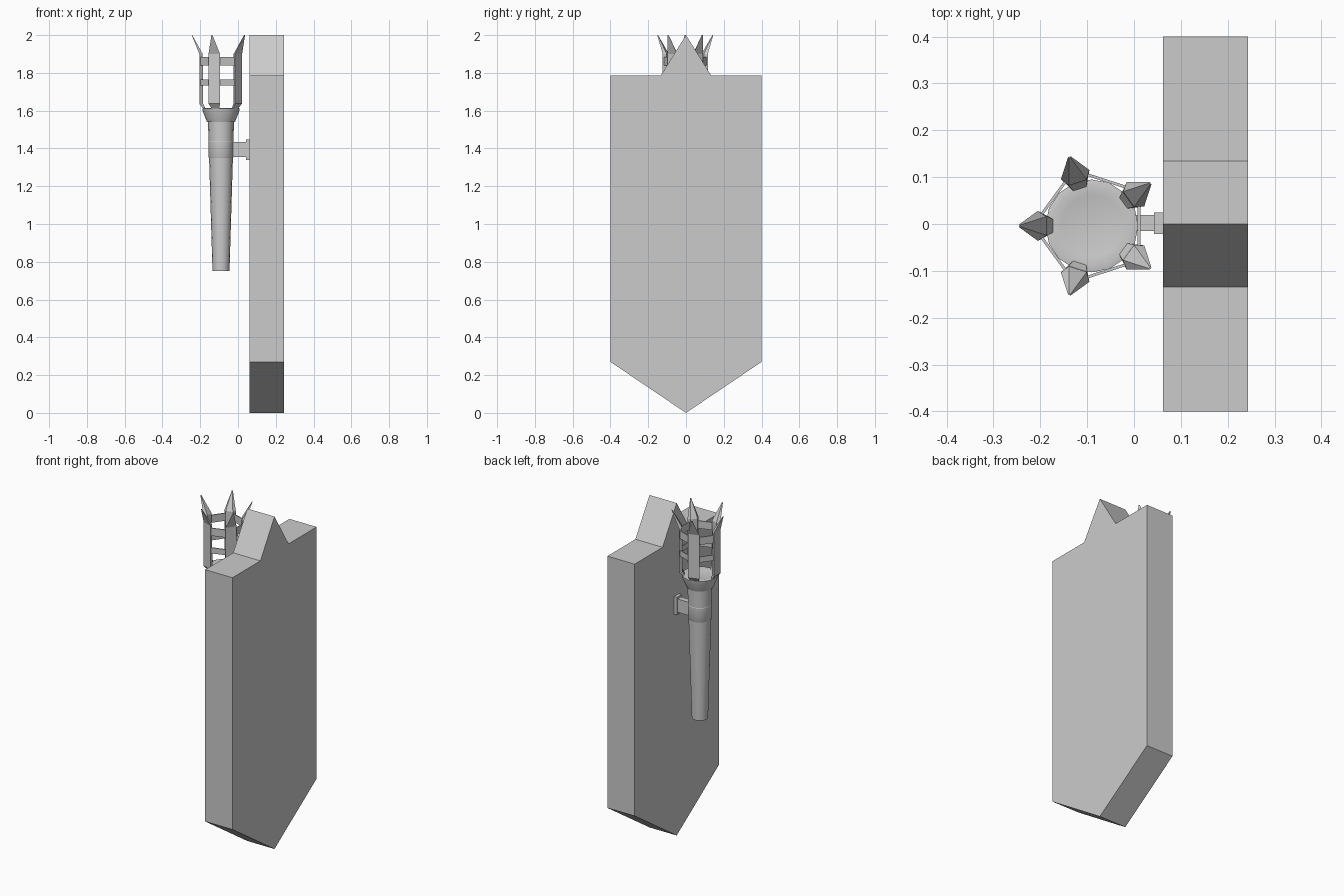
import bpy, bmesh, math
from mathutils import Matrix, Vector

if "Cube" in bpy.data.objects:
    bpy.data.objects.remove(bpy.data.objects["Cube"])

AX, AY = -0.09, -0.004   # torch axis


def make(name, verts, faces, smooth=False):
    me = bpy.data.meshes.new(name)
    me.from_pydata(verts, [], faces)
    bm = bmesh.new()
    bm.from_mesh(me)
    bmesh.ops.recalc_face_normals(bm, faces=bm.faces)
    bm.to_mesh(me)
    bm.free()
    ob = bpy.data.objects.new(name, me)
    bpy.context.collection.objects.link(ob)
    if smooth:
        bpy.context.view_layer.objects.active = ob
        ob.select_set(True)
        bpy.ops.object.shade_smooth_by_angle(angle=math.radians(30))
        ob.select_set(False)
    return ob


def loft(name, rings, smooth=False):
    """Skin equal-sized point rings and cap both ends."""
    n = len(rings[0])
    verts = [p for r in rings for p in r]
    faces = [(k * n + i, k * n + (i + 1) % n, (k + 1) * n + (i + 1) % n, (k + 1) * n + i)
             for k in range(len(rings) - 1) for i in range(n)]
    faces += [tuple(range(n)), tuple(range(len(verts) - n, len(verts)))]
    return make(name, verts, faces, smooth)


def lathe(name, profile, n=16):
    return loft(name, [[(AX + r * math.cos(2 * math.pi * i / n),
                         AY + r * math.sin(2 * math.pi * i / n), z) for i in range(n)]
                       for r, z in profile], True)


def box(name, x0, x1, y0, y1, z0, z1):
    return loft(name, [[(x0, y0, z), (x1, y0, z), (x1, y1, z), (x0, y1, z)] for z in (z0, z1)])


def spin(ob, angle):
    ob.matrix_world = Matrix.Translation((AX, AY, 0)) @ Matrix.Rotation(angle, 4, 'Z')


# Backing slab with pointed foot and peaked top
outline = [(0, 0), (0.4, 0.27), (0.4, 1.785), (0.134, 1.785), (0, 2),
           (-0.134, 1.785), (-0.4, 1.785), (-0.4, 0.27)]
loft("wall_slab", [[(x, y, z) for y, z in outline] for x in (0.062, 0.243)])

# Tapered handle, clamp collar and flared cup
lathe("torch_handle", [(0.045, 0.75), (0.069, 1.545)])
lathe("clamp_collar", [(0.061, 1.345), (0.066, 1.355), (0.067, 1.435), (0.064, 1.44)])
lathe("torch_cup", [(0.074, 1.54), (0.096, 1.595), (0.099, 1.612), (0.085, 1.615), (0.066, 1.61)])

# Wall bracket
box("bracket_arm", -0.04, 0.046, -0.015, 0.019, 1.355, 1.435)
box("bracket_plate", 0.043, 0.064, -0.021, 0.025, 1.34, 1.447)

# Basket blades: (z, outer radius, inner radius, outer half width, inner half width)
sections = [(1.605, 0.09, 0.078, 0.018, 0.012),
            (1.637, 0.115, 0.095, 0.032, 0.02),
            (1.9, 0.115, 0.097, 0.032, 0.02),
            (2.0, 0.155, 0.152, 0.003, 0.002)]
for k in range(5):
    a = math.pi + k * math.tau / 5
    blade = loft(f"basket_blade_{k + 1}",
                 [[(ro, -wo, z), (ro, wo, z), (ri, wi, z), (ri, -wi, z)]
                  for z, ro, ri, wo, wi in sections])
    spin(blade, a)
    # Straps linking neighbouring blades
    for tag, z0, z1 in (("lower", 1.732, 1.766), ("upper", 1.838, 1.884)):
        strap = box(f"{tag}_strap_{k + 1}", 0.098, 0.104, -0.047, 0.047, z0, z1)
        spin(strap, a + math.pi / 5)
